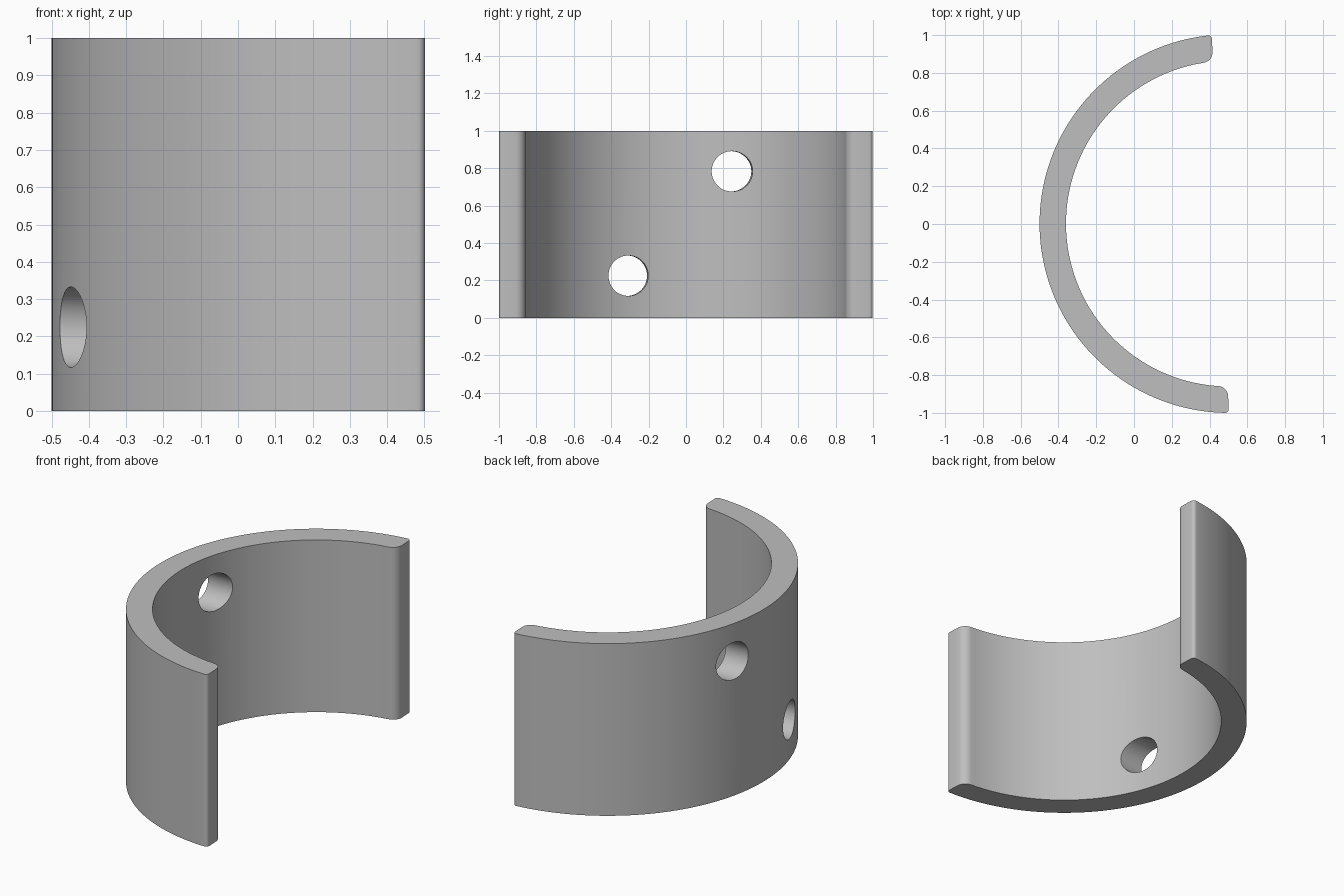
import bpy, bmesh
from math import sin, cos, pi, atan2, sqrt, radians
from mathutils import Matrix, Vector

cube = bpy.data.objects.get("Cube")
if cube:
    bpy.data.objects.remove(cube, do_unlink=True)

OUTER, INNER, HEIGHT = 1.002, 0.862, 1.0
END = -0.045                 # plane where the half ring is cut
TILT = radians(2.6)          # turn of the whole shell about z
CENTRE = Vector((0.502, 0.002, 0))
HOLE_RADIUS = 0.108

grey = bpy.data.materials.new("plain grey")
grey.use_nodes = True
COLOUR = (0.52, 0.52, 0.52, 1)
grey.diffuse_color = COLOUR
grey.node_tree.nodes["Principled BSDF"].inputs["Base Color"].default_value = COLOUR


def arc(cx, cy, r, a0, a1, n):
    steps = [a0 + (a1 - a0) * i / n for i in range(n + 1)]
    return [(cx + r * cos(a), cy + r * sin(a)) for a in steps]


def fillet_centre(r, reach):
    x = END - r
    return x, sqrt(reach * reach - x * x)


# Half of the cross-section, from the outer middle round the lip to the inner middle
small, large = 0.02, 0.055
ox, oy = fillet_centre(small, OUTER - small)
ix, iy = fillet_centre(large, INNER + large)
oa, ia = atan2(oy, ox), atan2(iy, ix)
half = arc(0, 0, OUTER, pi, oa, 48)
half += arc(ox, oy, small, oa, 0, 6)[1:]
half += arc(ix, iy, large, 0, ia - pi, 8)
half += arc(0, 0, INNER, ia, pi, 48)[1:]
profile = half + [(x, -y) for x, y in reversed(half[1:-1])]

# Curved shell, extruded upward
bm = bmesh.new()
face = bm.faces.new([bm.verts.new((x, y, 0)) for x, y in profile])
walls = bmesh.ops.extrude_face_region(bm, geom=[face])
top = [g for g in walls["geom"] if isinstance(g, bmesh.types.BMVert)]
bmesh.ops.translate(bm, verts=top, vec=(0, 0, HEIGHT))
bmesh.ops.transform(bm, verts=bm.verts,
                    matrix=Matrix.Translation(CENTRE) @ Matrix.Rotation(TILT, 4, 'Z'))
bmesh.ops.recalc_face_normals(bm, faces=bm.faces)
mesh = bpy.data.meshes.new("curved_shell")
bm.to_mesh(mesh)
bm.free()
mesh.materials.append(grey)
shell = bpy.data.objects.new("curved_shell", mesh)
bpy.context.collection.objects.link(shell)


# Two round holes bored parallel to the shell's axis of symmetry
def bore(x, y, z):
    bpy.ops.mesh.primitive_cylinder_add(vertices=48, radius=HOLE_RADIUS, depth=0.6,
                                        location=(x, y, z), rotation=(0, pi / 2, TILT))
    cutter = bpy.context.object
    cutter.name = "hole_cutter"
    cutter.hide_render = True
    cutter.data.materials.append(grey)
    bpy.context.view_layer.objects.active = shell
    mod = shell.modifiers.new("hole", 'BOOLEAN')
    mod.operation, mod.solver, mod.object = 'DIFFERENCE', 'EXACT', cutter
    bpy.ops.object.modifier_apply(modifier=mod.name)
    bpy.data.objects.remove(cutter, do_unlink=True)


bore(-0.40, -0.313, 0.225)
bore(-0.42, 0.242, 0.783)

bpy.ops.object.select_all(action='DESELECT')
shell.select_set(True)
bpy.context.view_layer.objects.active = shell
bpy.ops.object.shade_smooth_by_angle(angle=radians(30))
